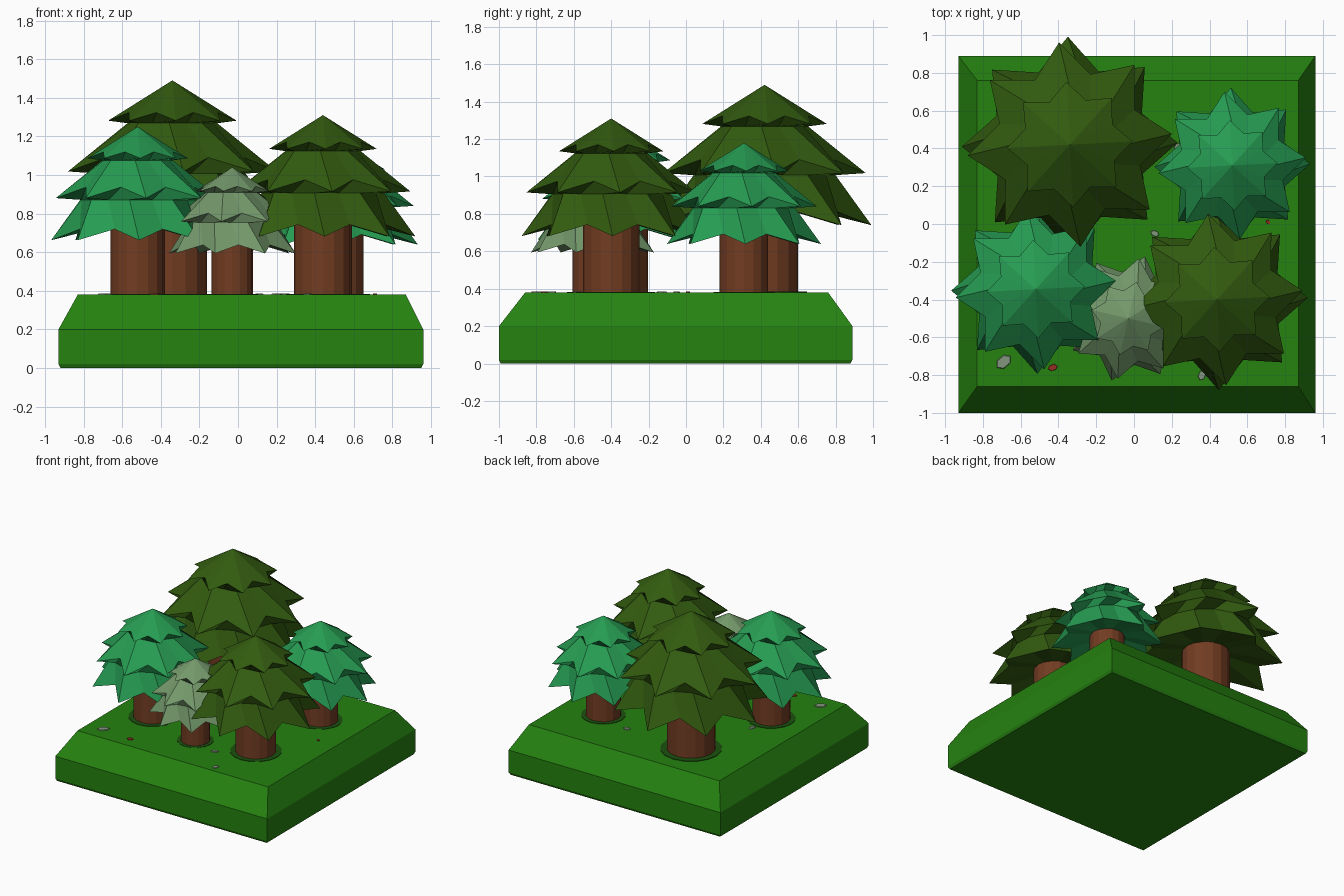
import bpy, bmesh, math, random

if "Cube" in bpy.data.objects:
    bpy.data.objects.remove(bpy.data.objects["Cube"])
random.seed(4)


def mat(name, r, g, b):
    lin = [(c / 255 / 12.92) if c < 10 else ((c / 255 + 0.055) / 1.055) ** 2.4 for c in (r, g, b)]
    m = bpy.data.materials.new(name)
    m.diffuse_color = (*lin, 1)
    m.use_nodes = True
    m.node_tree.nodes["Principled BSDF"].inputs["Base Color"].default_value = m.diffuse_color
    return m


GRASS = mat("grass green", 37, 130, 16)
OLIVE = mat("dark olive", 50, 91, 15)
TEAL = mat("fir green", 38, 156, 82)
SAGE = mat("pale sage", 116, 153, 107)
BARK = mat("bark brown", 114, 60, 34)
SOIL = mat("shaded grass", 28, 82, 14)
STONE = mat("pebble grey", 130, 150, 125)
RED = mat("flower red", 150, 45, 35)


def build(name, rings, material, loc=(0, 0, 0), scale=1.0, apex=None, cap_top=True, cap_bottom=True):
    """Loft a list of equal-length rings of points, optionally closed by an apex."""
    bm = bmesh.new()
    vs = [[bm.verts.new(p) for p in ring] for ring in rings]
    n = len(vs[0])
    for a, b in zip(vs, vs[1:]):
        for i in range(n):
            j = (i + 1) % n
            bm.faces.new((a[i], a[j], b[j], b[i]))
    if apex is not None:
        tip = bm.verts.new((0, 0, apex))
        for i in range(n):
            bm.faces.new((vs[-1][i], vs[-1][(i + 1) % n], tip))
    elif cap_top:
        bm.faces.new(vs[-1])
    if cap_bottom:
        bm.faces.new(vs[0][::-1])
    bmesh.ops.recalc_face_normals(bm, faces=bm.faces)
    me = bpy.data.meshes.new(name)
    bm.to_mesh(me)
    bm.free()
    me.materials.append(material)
    ob = bpy.data.objects.new(name, me)
    ob.location = loc
    ob.scale = (scale,) * 3
    bpy.context.collection.objects.link(ob)
    return ob


def ring(r, z, n, phase=0.0):
    return [(r * math.cos(phase + math.tau * i / n), r * math.sin(phase + math.tau * i / n), z)
            for i in range(n)]


def star(r_tip, z_tip, r_notch, z_notch, phase):
    """Eight-pointed ring: drooping tips alternate with raised notches."""
    pts = []
    for i in range(16):
        r, z = (r_notch, z_notch) if i % 2 else (r_tip, z_tip)
        a = phase + math.tau * i / 16
        pts.append((r * math.cos(a), r * math.sin(a), z))
    return pts


def rect(x0, x1, y0, y1, z):
    return [(x0, y0, z), (x1, y0, z), (x1, y1, z), (x0, y1, z)]


# ground block with chamfered rim
TOP = 0.38
build("ground_block", [rect(-0.92, 0.95, -0.99, 0.88, 0), rect(-0.93, 0.96, -1.0, 0.89, 0.02),
                       rect(-0.93, 0.96, -1.0, 0.89, 0.2), rect(-0.83, 0.87, -0.86, 0.76, TOP)], GRASS)


def tree(label, x, y, height, leaf, turn=0.0):
    loc = (x, y, TOP)
    p = math.radians(turn)
    d = math.radians
    # shaded patch and trunk
    build(label + "_ground_patch", [ring(0.205, 0, 16), ring(0.205, 0.004, 16)], SOIL, loc, height)
    build(label + "_trunk", [ring(0.162, -0.02, 16), ring(0.162, 0.45, 16)], BARK, loc, height)
    # three tiers of branches in one continuous skirted shell
    rings = [
        ring(0.15, 0.42, 16, p),
        star(0.515, 0.324, 0.375, 0.39, p + d(1)),
        ring(0.345, 0.565, 16, p - d(8)),
        star(0.49, 0.575, 0.35, 0.64, p + d(6)),
        ring(0.21, 0.80, 16, p - d(4)),
        star(0.30, 0.812, 0.225, 0.85, p + d(3)),
    ]
    build(label + "_foliage", rings, leaf, loc, height, apex=1.0)


tree("tall_tree", -0.34, 0.42, 1.11, OLIVE)
tree("front_right_tree", 0.44, -0.40, 0.93, OLIVE)
tree("front_left_tree", -0.52, -0.345, 0.87, TEAL)
tree("back_right_tree", 0.52, 0.31, 0.80, TEAL)
tree("small_tree", -0.03, -0.50, 0.66, SAGE, -16)

# scattered pebbles and flowers, thin plates on the grass
spots = [(-0.69, -0.73, STONE, 0.04), (-0.43, -0.76, RED, 0.022), (0.36, -0.80, STONE, 0.025),
         (0.2, -0.58, STONE, 0.025), (0.24, 0.41, STONE, 0.025), (-0.5, -0.13, STONE, 0.025),
         (0.11, -0.05, STONE, 0.02), (0.71, 0.01, RED, 0.012)]
for k, (x, y, m, r) in enumerate(spots):
    ob = build("meadow_speck_%d" % k, [ring(r, 0, 6), ring(r * 0.9, 0.006, 6)], m, (x, y, TOP))
    ob.rotation_euler.z = random.uniform(0, 3)
    ob.scale = (1.2, 0.8, 1)
